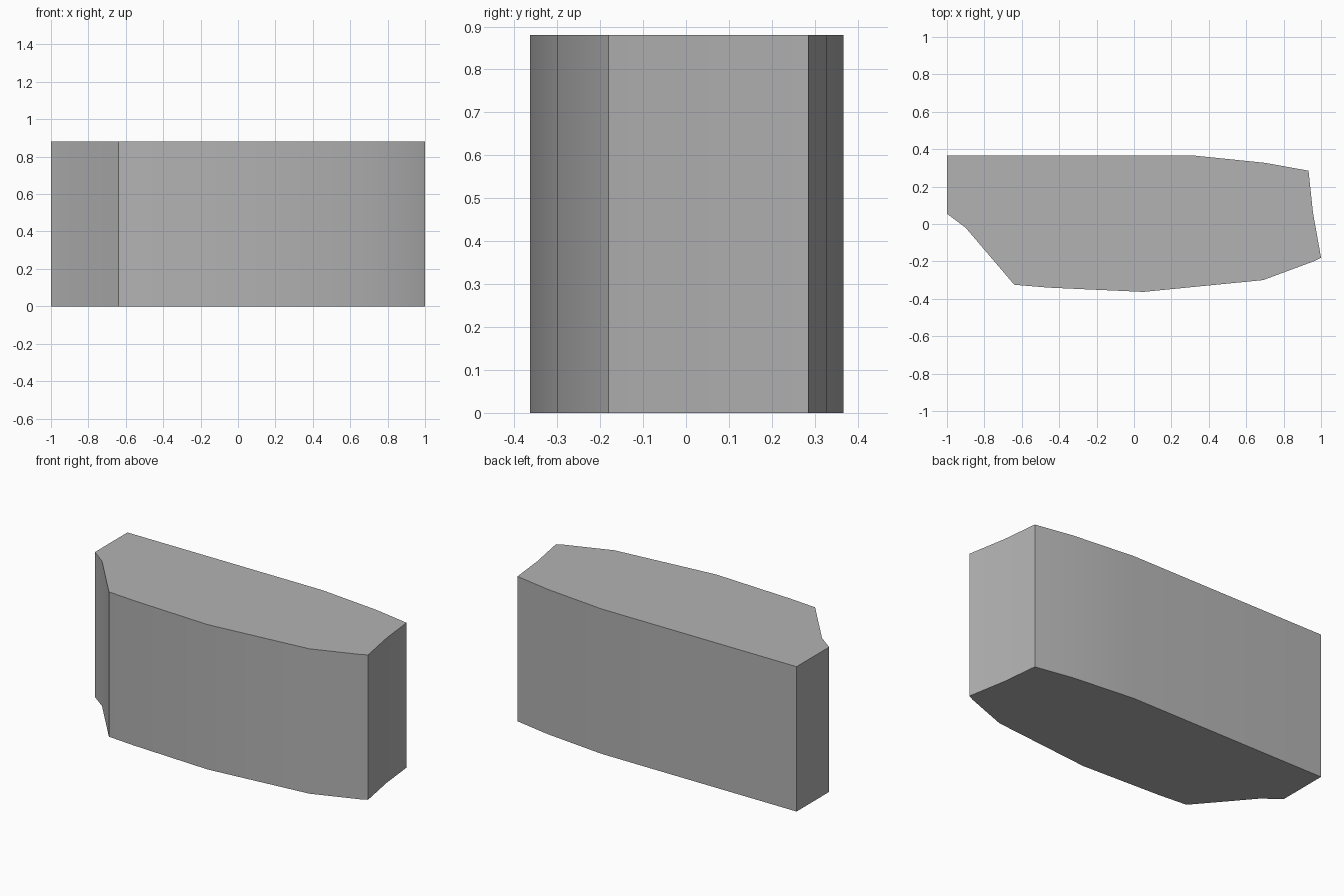
import bpy
import bmesh

cube = bpy.data.objects.get("Cube")
if cube:
    bpy.data.objects.remove(cube, do_unlink=True)

HEIGHT = 0.88

# Footprint outline, counter-clockwise from the front corner
OUTLINE = [
    (-0.64, -0.325), (-0.46, -0.34), (0.05, -0.363), (0.69, -0.30),
    (0.96, -0.20), (1.0, -0.18), (0.957, 0.06), (0.933, 0.285),
    (0.70, 0.327), (0.31, 0.367), (-1.0, 0.367), (-1.0, 0.055),
    (-0.90, -0.02),
]

# Plain grey material
grey = bpy.data.materials.new("plain grey")
colour = (0.45, 0.45, 0.45, 1.0)
grey.diffuse_color = colour
grey.use_nodes = True
for node in grey.node_tree.nodes:
    if node.type == "BSDF_PRINCIPLED":
        node.inputs["Base Color"].default_value = colour

# Block: footprint raised to full height
bm = bmesh.new()
base = bm.faces.new([bm.verts.new((x, y, 0)) for x, y in OUTLINE])
raised = bmesh.ops.extrude_face_region(bm, geom=[base], use_keep_orig=True)
top = [v for v in raised["geom"] if isinstance(v, bmesh.types.BMVert)]
bmesh.ops.translate(bm, verts=top, vec=(0, 0, HEIGHT))
bmesh.ops.recalc_face_normals(bm, faces=bm.faces)

mesh = bpy.data.meshes.new("building_block")
bm.to_mesh(mesh)
bm.free()
mesh.materials.append(grey)
block = bpy.data.objects.new("building_block", mesh)
bpy.context.collection.objects.link(block)

# Soft shading along the gently curved walls, crisp corners
bpy.ops.object.select_all(action="DESELECT")
block.select_set(True)
bpy.context.view_layer.objects.active = block
bpy.ops.object.shade_smooth_by_angle(angle=0.61)
